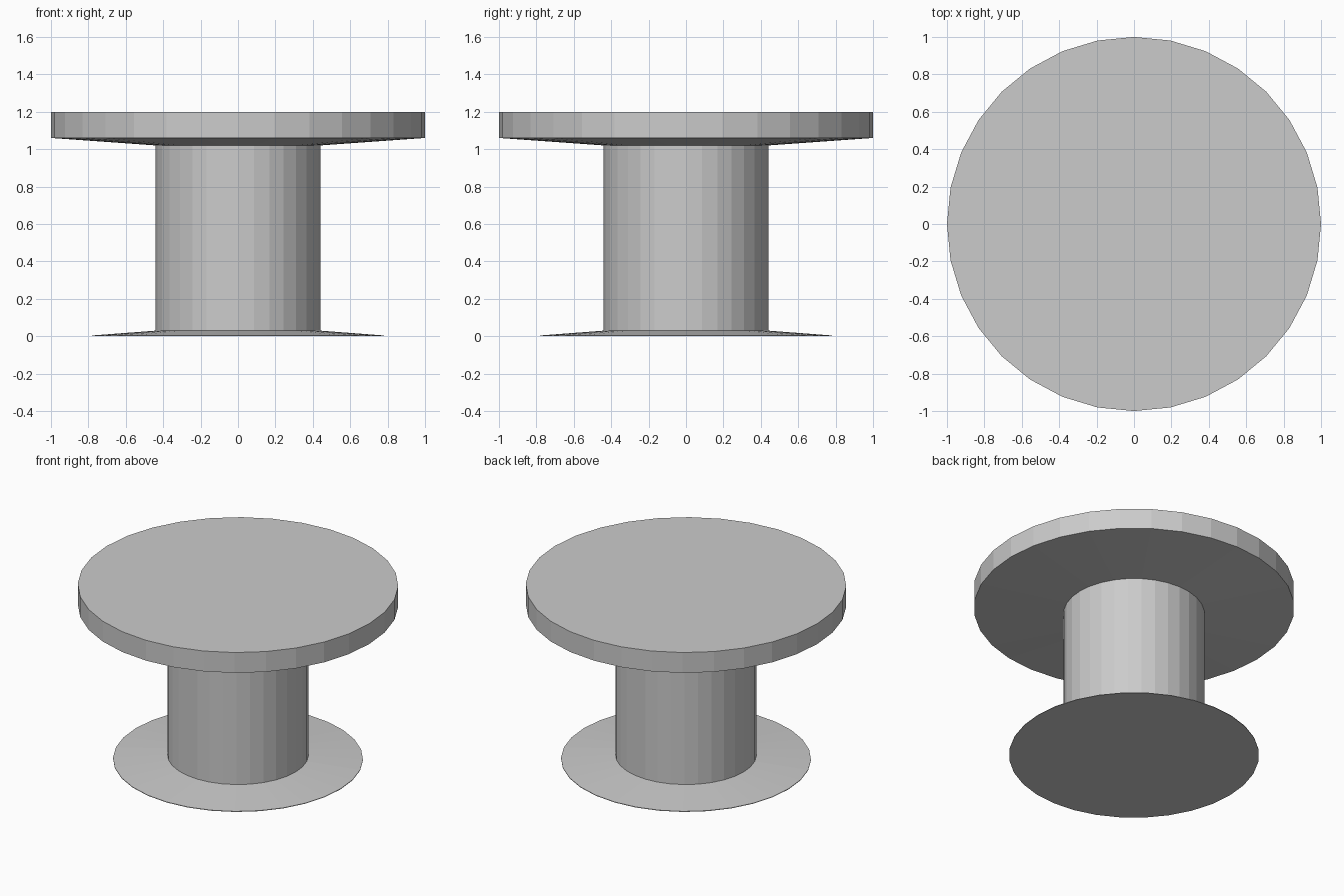
import bpy, bmesh
from math import cos, sin, tau

if "Cube" in bpy.data.objects:
    bpy.data.objects.remove(bpy.data.objects["Cube"])

SIDES = 32


def lathe(name, profile, cap_bottom=False, cap_top=False):
    """Revolve (radius, z) points, listed bottom to top, around the z axis."""
    bm = bmesh.new()
    rings = [[bm.verts.new((r * cos(tau * i / SIDES), r * sin(tau * i / SIDES), z))
              for i in range(SIDES)] for r, z in profile]
    for low, high in zip(rings, rings[1:]):
        for i in range(SIDES):
            j = (i + 1) % SIDES
            bm.faces.new((low[i], low[j], high[j], high[i]))
    if cap_bottom:
        bm.faces.new(rings[0][::-1])
    if cap_top:
        bm.faces.new(rings[-1])
    mesh = bpy.data.meshes.new(name)
    bm.to_mesh(mesh)
    bm.free()
    obj = bpy.data.objects.new(name, mesh)
    bpy.context.collection.objects.link(obj)
    return obj


# Thin, gently sloping foot
lathe("foot", [(0.78, 0.0), (0.78, 0.004), (0.44, 0.03)], cap_bottom=True)

# Straight column
lathe("column", [(0.44, 0.03), (0.44, 1.02)])

# Round top with a sloping underside
lathe("tabletop", [(0.44, 1.02), (1.0, 1.06), (1.0, 1.2)], cap_top=True)
